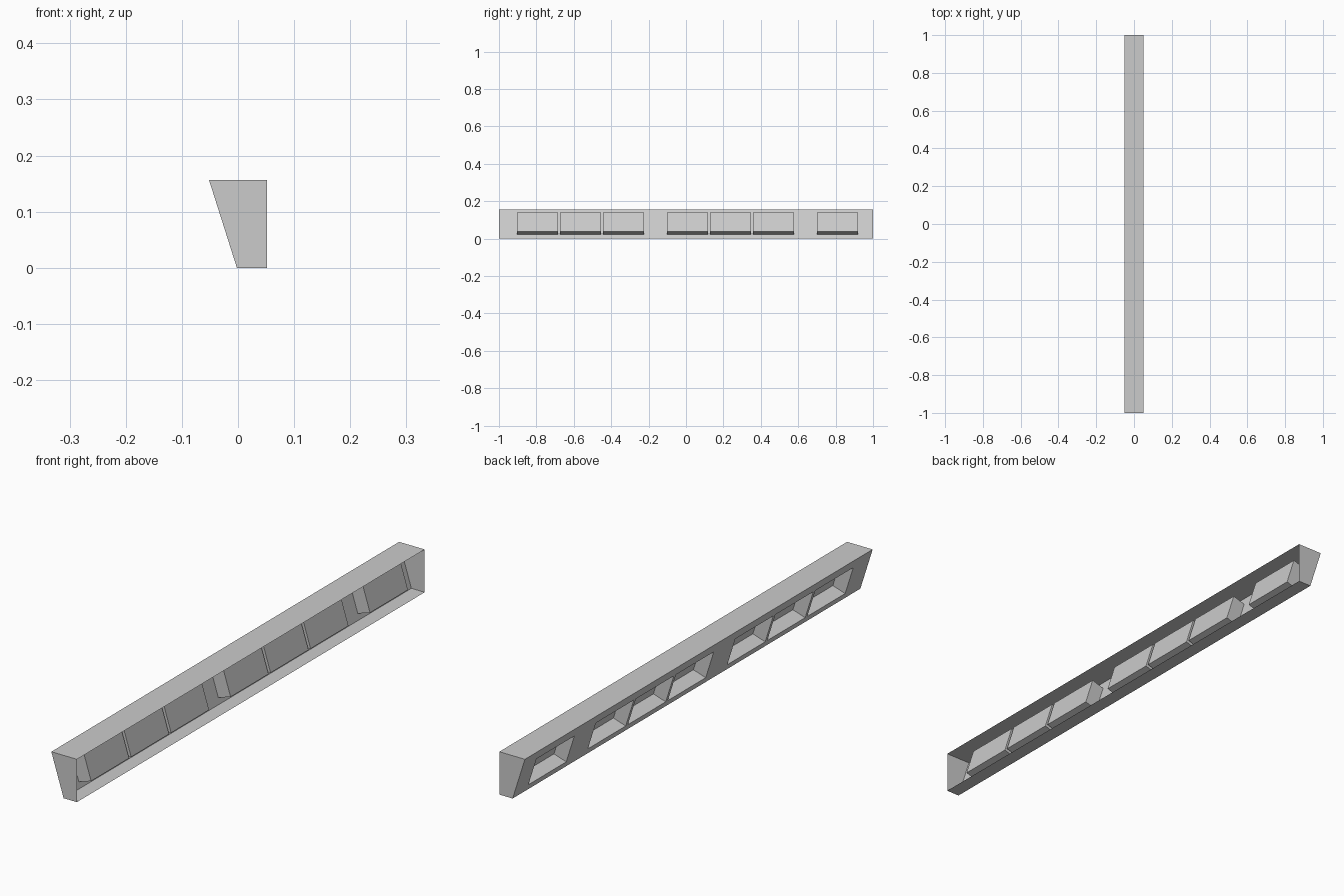
import bpy
import bmesh
from mathutils import Vector

if "Cube" in bpy.data.objects:
    bpy.data.objects.remove(bpy.data.objects["Cube"])

H, HALF = 0.156, 0.0515          # height, half depth
FOOT = -0.002                    # x of the lower edge of the sloped face
DEPTH = 0.052                    # pocket depth, square to the slope
POCKET, PITCH, GROUP = 0.218, 0.23, 0.802

slope = Vector((-HALF - FOOT, 0, H))
inward = Vector((H, 0, -slope.x)).normalized() * DEPTH


def on_slope(z):
    p = Vector((FOOT, 0, 0)) + slope * (z / H)
    return (p.x, p.z)


# Open-backed channel profile: floor, sloped front, top
profile = [(HALF, 0), (FOOT, 0), on_slope(0.021), on_slope(0.124),
           (-HALF, H), (HALF, H)]

# Pocket positions: two groups of three and a single one
starts = [-0.903 + GROUP * g + PITCH * k
          for g, count in enumerate((3, 3, 1)) for k in range(count)]
cuts = [-1.0] + [y for s in starts for y in (s, s + POCKET)] + [1.0]

bm = bmesh.new()
rings = [[bm.verts.new((x, y, z)) for x, z in profile] for y in cuts]

# Skin, with recessed pockets in the middle band of the slope
for n, (r0, r1) in enumerate(zip(rings, rings[1:])):
    for i in range(len(profile) - 1):
        rim = [r0[i], r0[i + 1], r1[i + 1], r1[i]]
        if i == 2 and n % 2 == 1:
            back = [bm.verts.new(v.co + inward) for v in rim]
            bm.faces.new(back)
            for k in range(4):
                m = (k + 1) % 4
                bm.faces.new((rim[k], rim[m], back[m], back[k]))
        else:
            bm.faces.new(rim)

# End caps
bm.faces.new(rings[0][::-1])
bm.faces.new(rings[-1])

mesh = bpy.data.meshes.new("recessed_channel")
bm.to_mesh(mesh)
bm.free()
obj = bpy.data.objects.new("recessed_channel", mesh)
bpy.context.collection.objects.link(obj)
